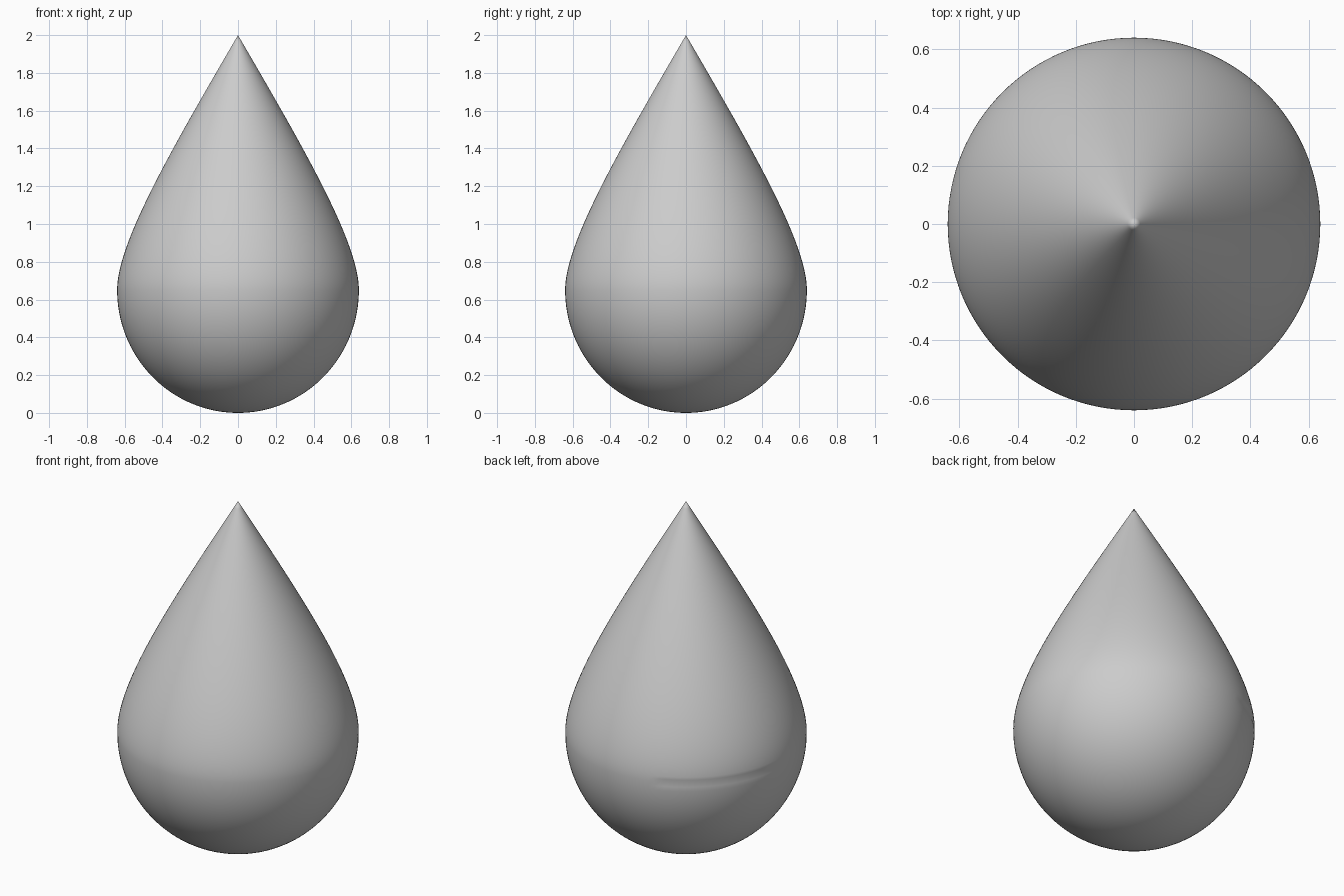
import bpy, bmesh, math
from mathutils import Vector
from mathutils.geometry import interpolate_bezier

if "Cube" in bpy.data.objects:
    bpy.data.objects.remove(bpy.data.objects["Cube"])

SEGS = 128
R, H = 0.64, 0.65   # greatest radius and its height

# Profile: round bottom, then a curve rising to the pointed tip
profile = []
for i in range(1, 41):
    a = math.pi / 2 * i / 40
    profile.append((R * math.sin(a), H - H * math.cos(a)))
equator = len(profile) - 1
upper = interpolate_bezier(Vector((R, 0, H)), Vector((R, 0, 0.90)),
                           Vector((0.35, 0, 1.40)), Vector((0, 0, 2)), 50)
profile += [(p.x, p.z) for p in upper[1:-1]]

# Lathe the profile around z
bm = bmesh.new()
bottom = bm.verts.new((0, 0, 0))
tip = bm.verts.new((0, 0, 2))
rings = []
for k, (r, z) in enumerate(profile):
    ring = []
    for s in range(SEGS):
        a = 2 * math.pi * s / SEGS
        # faint crease along the widest ring on the back left
        dent = 0.004 if k == equator and 110 < math.degrees(a) < 174 else 0
        ring.append(bm.verts.new(((r - dent) * math.cos(a), (r - dent) * math.sin(a), z)))
    rings.append(ring)
for s in range(SEGS):
    t = (s + 1) % SEGS
    bm.faces.new((bottom, rings[0][t], rings[0][s]))
    bm.faces.new((tip, rings[-1][s], rings[-1][t]))
    for lo, hi in zip(rings, rings[1:]):
        bm.faces.new((lo[s], lo[t], hi[t], hi[s]))
for f in bm.faces:
    f.smooth = True

# Water drop object
mesh = bpy.data.meshes.new("water_drop")
bm.to_mesh(mesh)
bm.free()
drop = bpy.data.objects.new("water_drop", mesh)
bpy.context.collection.objects.link(drop)
